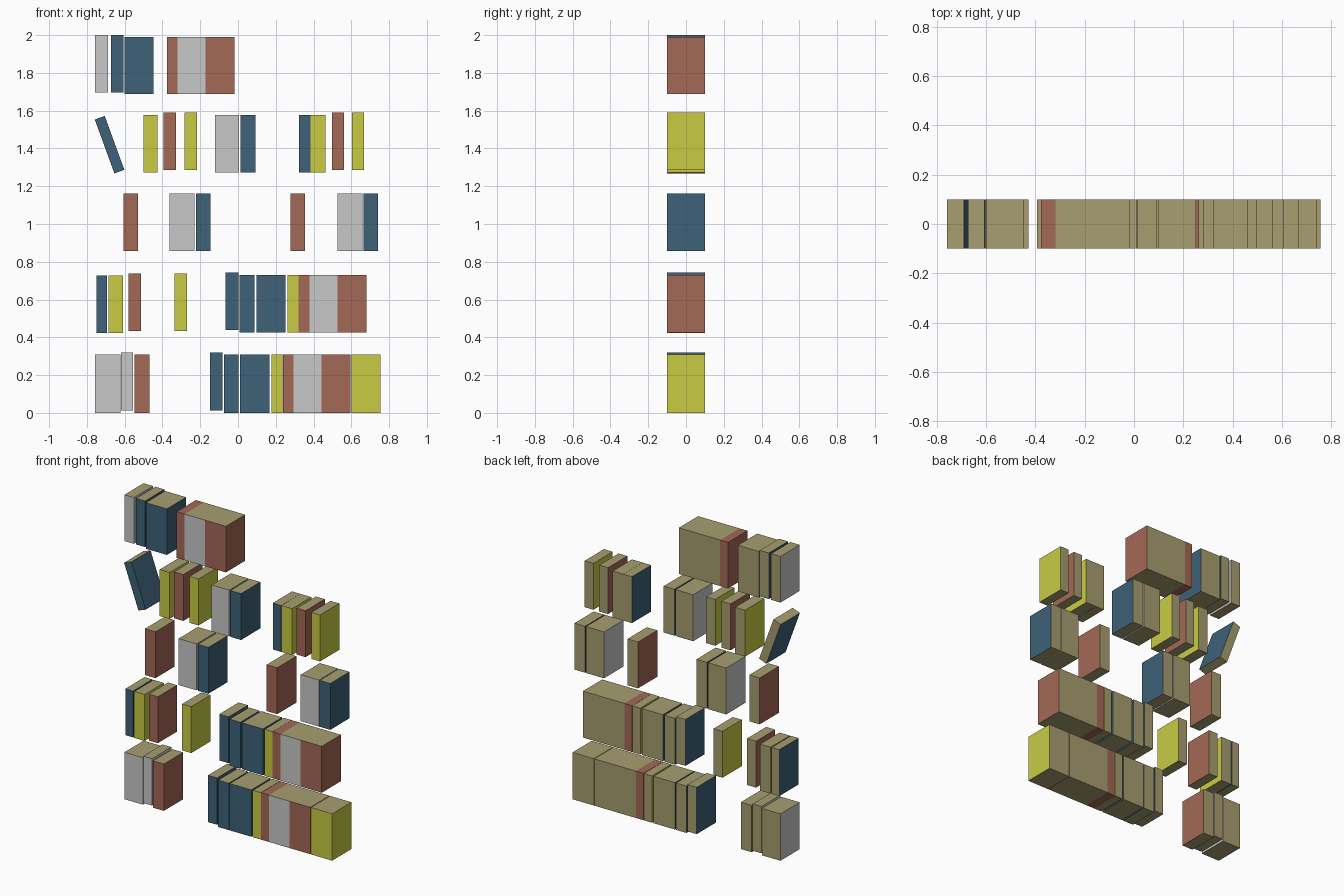
import bpy, bmesh, math
from mathutils import Matrix

if "Cube" in bpy.data.objects:
    bpy.data.objects.remove(bpy.data.objects["Cube"])


def material(name, rgb):
    m = bpy.data.materials.new(name)
    m.diffuse_color = (*rgb, 1)
    m.use_nodes = True
    m.node_tree.nodes["Principled BSDF"].inputs["Base Color"].default_value = m.diffuse_color
    return m


MATS = {
    "blue": material("blue_cover", (0.047, 0.122, 0.188)),
    "red": material("red_cover", (0.37, 0.138, 0.093)),
    "yellow": material("yellow_cover", (0.58, 0.60, 0.055)),
    "grey": material("grey_cover", (0.58, 0.58, 0.58)),
    "pages": material("tan_pages", (0.386, 0.342, 0.162)),
}
DEPTH = 0.2


def finish(bm, name, colours, loc=(0, 0, 0), lean=0):
    me = bpy.data.meshes.new(name)
    bm.to_mesh(me)
    bm.free()
    for c in colours:
        me.materials.append(MATS[c])
    ob = bpy.data.objects.new(name, me)
    ob.location = loc
    ob.rotation_euler[1] = lean
    bpy.context.collection.objects.link(ob)
    return ob


def box(sx, sz):
    bm = bmesh.new()
    bmesh.ops.create_cube(bm, size=1, matrix=Matrix.Diagonal((sx, DEPTH, sz, 1)))
    bm.normal_update()
    return bm


def is_pages(f):
    # top, bottom and back show the paper
    return abs(f.normal.z) > 0.5 or f.normal.y > 0.5


def book(colour, x0, x1, z0, z1, lean=0):
    bm = box(x1 - x0, z1 - z0)
    for f in bm.faces:
        f.material_index = 1 if is_pages(f) else 0
    finish(bm, colour + "_book", [colour, "pages"],
           ((x0 + x1) / 2, 0, (z0 + z1) / 2), lean)


def volume_set(x0, z0, z1):
    # thick set: solid red end strip, grey spine, red spine
    w, a, b = 0.358, 0.057, 0.205
    bm = box(w, z1 - z0)
    for cut in (a, b):
        bmesh.ops.bisect_plane(bm, geom=bm.verts[:] + bm.edges[:] + bm.faces[:],
                               plane_co=(cut - w / 2, 0, 0), plane_no=(1, 0, 0))
    bm.normal_update()
    for f in bm.faces:
        x = f.calc_center_median().x + w / 2
        if x < a:
            f.material_index = 0
        elif is_pages(f):
            f.material_index = 2
        else:
            f.material_index = 1 if x < b else 0
    finish(bm, "volume_set", ["red", "grey", "pages"],
           (x0 + w / 2, 0, (z0 + z1) / 2))


# Each row: base height, then (colour, left, right, lift) for upright books
ROWS = [
    (0.0, 0.308, [
        ("grey", -0.757, -0.622, 0), ("grey", -0.619, -0.555, 0.012),
        ("red", -0.548, -0.469, 0), ("blue", -0.148, -0.082, 0.012),
        ("blue", -0.074, 0.003, 0), ("blue", 0.010, 0.167, 0),
        ("yellow", 0.177, 0.236, 0), ("yellow", 0.600, 0.755, 0)]),
    (0.426, 0.305, [
        ("blue", -0.749, -0.693, -0.003), ("yellow", -0.685, -0.609, -0.004),
        ("red", -0.579, -0.513, 0.007), ("yellow", -0.336, -0.270, 0.007),
        ("blue", -0.066, 0.002, 0.013), ("blue", 0.009, 0.087, 0),
        ("blue", 0.098, 0.251, 0), ("yellow", 0.262, 0.320, 0)]),
    (0.856, 0.305, [
        ("red", -0.606, -0.530, 0), ("grey", -0.362, -0.231, 0),
        ("blue", -0.222, -0.146, 0), ("red", 0.279, 0.355, 0),
        ("grey", 0.526, 0.658, 0), ("blue", 0.664, 0.741, 0)]),
    (1.273, 0.305, [
        ("yellow", -0.500, -0.427, 0), ("red", -0.394, -0.328, 0.013),
        ("yellow", -0.283, -0.217, 0.013), ("grey", -0.122, 0.006, 0),
        ("blue", 0.014, 0.092, 0), ("blue", 0.323, 0.384, 0),
        ("yellow", 0.385, 0.463, 0), ("red", 0.497, 0.561, 0.013),
        ("yellow", 0.603, 0.667, 0.013)]),
    (1.688, 0.303, [
        ("grey", -0.757, -0.688, 0.009), ("blue", -0.672, -0.606, 0.009),
        ("blue", -0.600, -0.447, 0)]),
]
for base, height, books in ROWS:
    for colour, x0, x1, lift in books:
        book(colour, x0, x1, base + lift, base + height + lift)

# Thick sets on three rows
volume_set(0.238, 0.0, 0.308)
volume_set(0.321, 0.426, 0.731)
volume_set(-0.376, 1.688, 1.991)

# Leaning book
book("blue", -0.708, -0.652, 1.268, 1.572, math.radians(-20))
